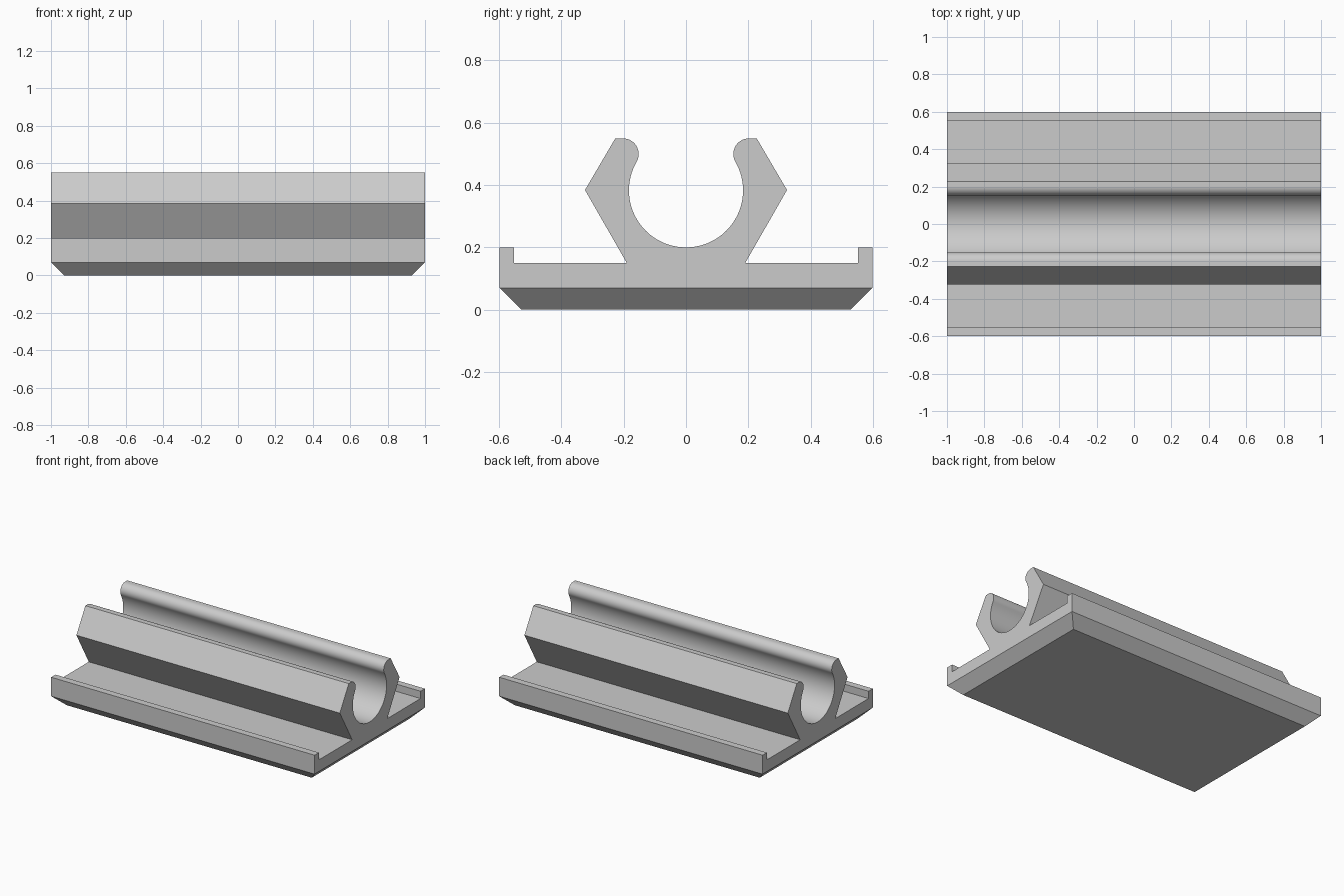
import bpy
import bmesh
from math import cos, sin, radians

if "Cube" in bpy.data.objects:
    bpy.data.objects.remove(bpy.data.objects["Cube"], do_unlink=True)

HALF_LENGTH = 1.0
HALF_WIDTH = 0.598
SLAB_BOTTOM = 0.07
CHAMFER = 0.07
BORE_Z, BORE_R = 0.383, 0.183
LIP_R = 0.05


def arc(cy, cz, r, start, end, steps):
    """Points on an arc in the y-z plane, angles in degrees."""
    angles = [radians(start + (end - start) * i / steps) for i in range(steps + 1)]
    return [(cy + r * cos(a), cz + r * sin(a)) for a in angles]


# Half cross-section: slab, rim, angled clip arm, rounded lip and bore
lip_y = (BORE_R + LIP_R) * cos(radians(30))
lip_z = BORE_Z + (BORE_R + LIP_R) * sin(radians(30))
half = [(HALF_WIDTH, SLAB_BOTTOM), (HALF_WIDTH, 0.2), (0.551, 0.2), (0.551, 0.15),
        (0.19, 0.15), (0.324, 0.384), (0.227, lip_z + LIP_R)]
half += arc(lip_y, lip_z, LIP_R, 90, 210, 20)
half += arc(0, BORE_Z, BORE_R, 30, -90, 40)[1:]
profile = half + [(-y, z) for y, z in reversed(half[:-1])]

# Extrude the cross-section along the length
bm = bmesh.new()
end_face = bm.faces.new([bm.verts.new((-HALF_LENGTH, y, z)) for y, z in profile])
result = bmesh.ops.extrude_face_region(bm, geom=[end_face], use_keep_orig=True)
moved = [v for v in result["geom"] if isinstance(v, bmesh.types.BMVert)]
bmesh.ops.translate(bm, verts=moved, vec=(2 * HALF_LENGTH, 0, 0))
bmesh.ops.recalc_face_normals(bm, faces=bm.faces[:])

# Pull the underside down into a chamfered foot
under = min(bm.faces, key=lambda f: f.calc_center_median().z)
foot = bmesh.ops.extrude_discrete_faces(bm, faces=[under])["faces"][0]
for v in foot.verts:
    v.co.x -= CHAMFER if v.co.x > 0 else -CHAMFER
    v.co.y -= CHAMFER if v.co.y > 0 else -CHAMFER
    v.co.z = 0
bmesh.ops.recalc_face_normals(bm, faces=bm.faces[:])

mesh = bpy.data.meshes.new("clip_rail")
bm.to_mesh(mesh)
bm.free()
rail = bpy.data.objects.new("clip_rail", mesh)
bpy.context.collection.objects.link(rail)

# Plain grey finish
grey = bpy.data.materials.new("light_grey")
grey.use_nodes = True
colour = (0.6, 0.6, 0.6, 1)
grey.diffuse_color = colour
grey.node_tree.nodes["Principled BSDF"].inputs["Base Color"].default_value = colour
mesh.materials.append(grey)

# Smooth bore and lips, sharp edges elsewhere
bpy.ops.object.select_all(action="DESELECT")
rail.select_set(True)
bpy.context.view_layer.objects.active = rail
bpy.ops.object.shade_smooth_by_angle(angle=radians(25))
